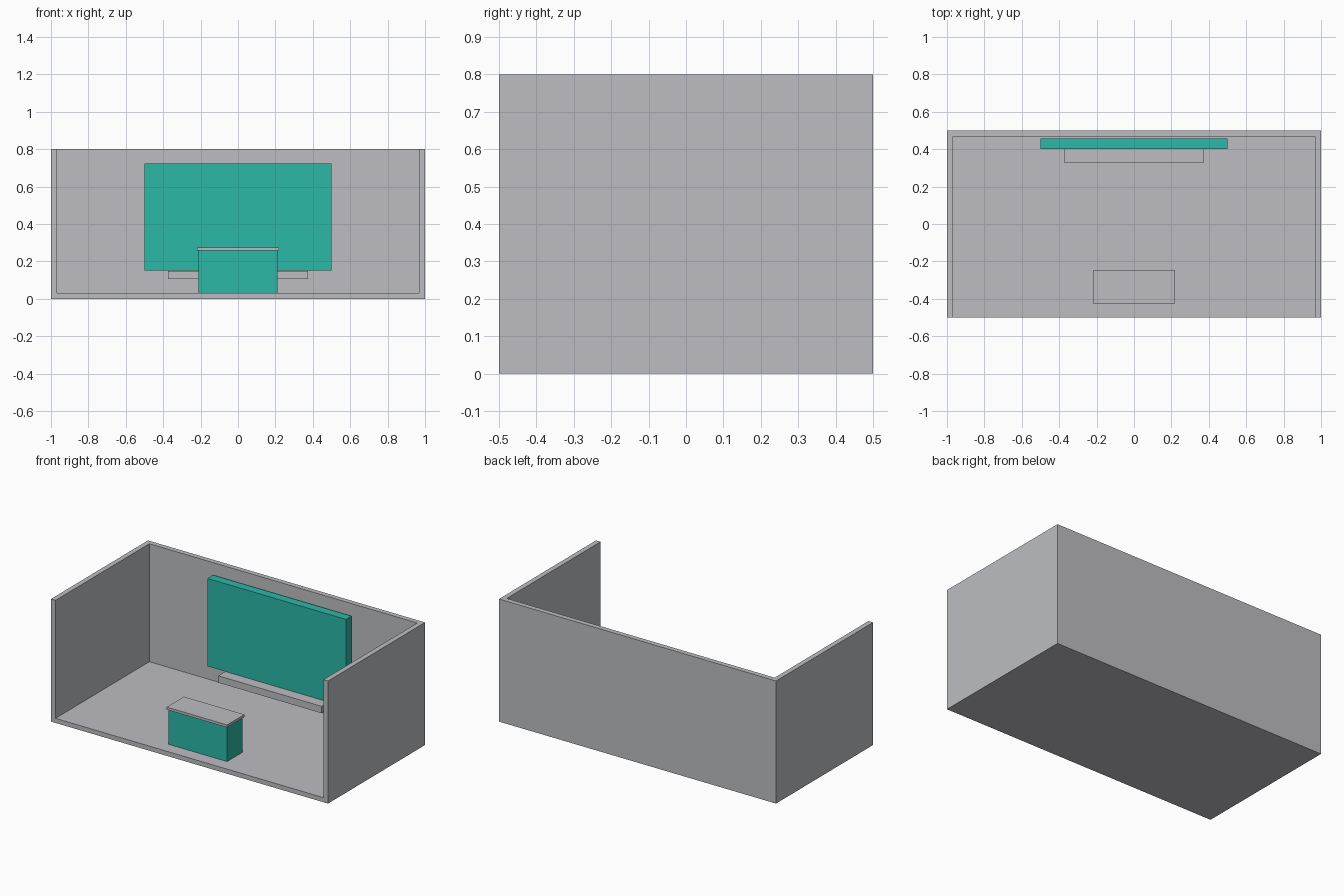
import bpy

default_cube = bpy.data.objects.get("Cube")
if default_cube:
    bpy.data.objects.remove(default_cube, do_unlink=True)


def make_material(name, colour):
    mat = bpy.data.materials.new(name)
    mat.use_nodes = True
    mat.diffuse_color = colour
    mat.node_tree.nodes["Principled BSDF"].inputs["Base Color"].default_value = colour
    return mat


def make_box(name, x, y, z, mat):
    """Box spanning the (low, high) pairs x, y and z."""
    spans = (x, y, z)
    bpy.ops.mesh.primitive_cube_add(size=1, location=[(a + b) / 2 for a, b in spans])
    obj = bpy.context.object
    obj.name = obj.data.name = name
    obj.scale = [b - a for a, b in spans]
    bpy.ops.object.transform_apply(location=False, rotation=False, scale=True)
    obj.data.materials.append(mat)
    return obj


grey = make_material("light grey", (0.51, 0.515, 0.54, 1))
teal = make_material("teal", (0.025, 0.48, 0.39, 1))

WALL = 0.033
FLOOR = 0.03

# Room shell: a block hollowed out through its front and top
room = make_box("room_shell", (-1, 1), (-0.5, 0.5), (0, 0.8), grey)
cutter = make_box("room_cutter", (WALL - 1, 1 - WALL), (-0.7, 0.5 - WALL), (FLOOR, 1), grey)
cutter.hide_render = True
hollow = room.modifiers.new("hollow", "BOOLEAN")
hollow.operation = "DIFFERENCE"
hollow.solver = "EXACT"
hollow.object = cutter
bpy.context.view_layer.objects.active = room
bpy.ops.object.modifier_apply(modifier=hollow.name)
bpy.data.objects.remove(cutter, do_unlink=True)

# Display panel at the back wall with a shelf under it
make_box("display_panel", (-0.5, 0.5), (0.4, 0.457), (0.151, 0.724), teal)
make_box("shelf", (-0.373, 0.373), (0.329, 0.457), (0.105, 0.15), grey)

# Counter near the front edge
make_box("counter_body", (-0.211, 0.211), (-0.414, -0.256), (FLOOR, 0.258), teal)
make_box("counter_top", (-0.218, 0.218), (-0.424, -0.246), (0.258, 0.275), grey)
